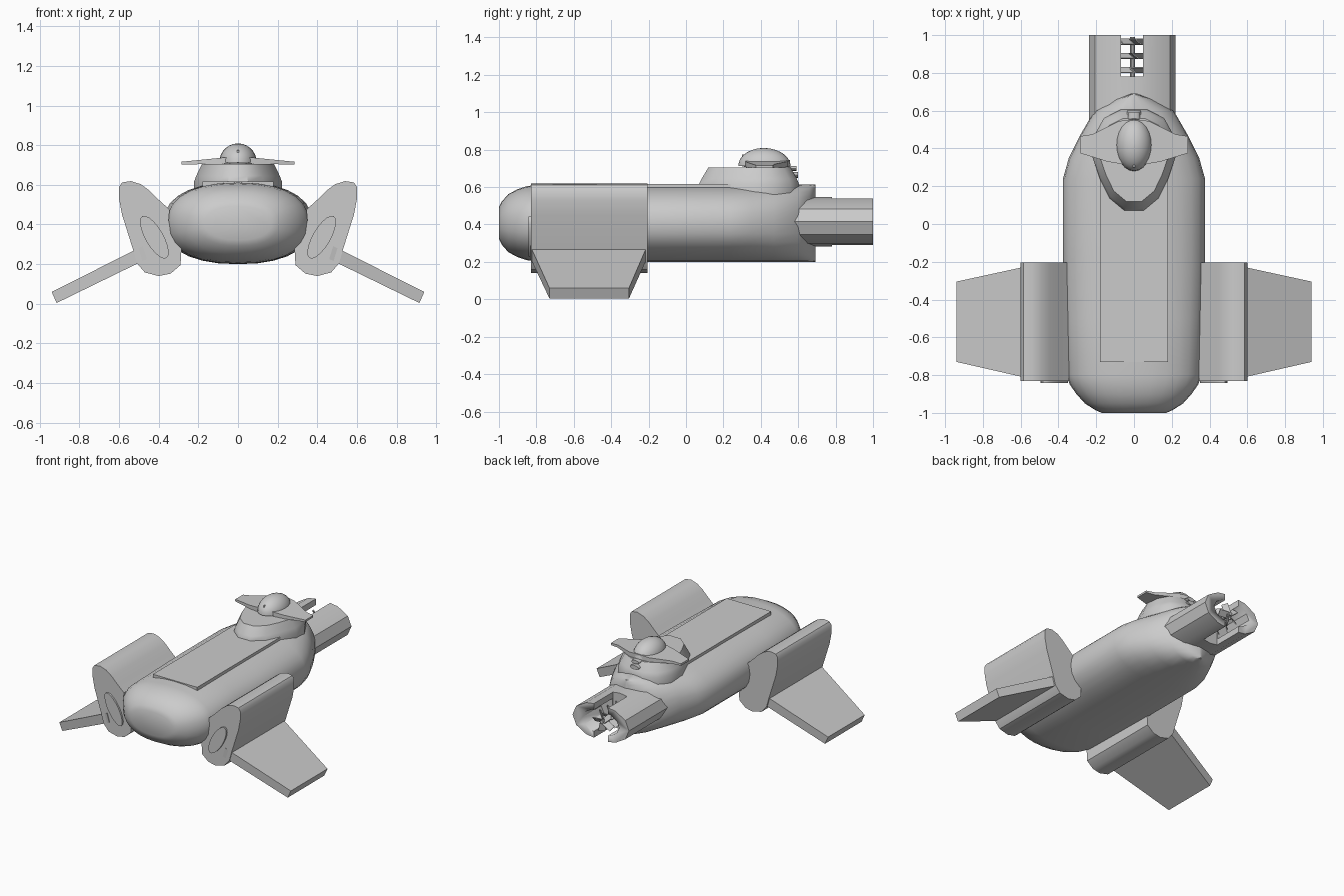
import bpy, bmesh, math
from mathutils import Matrix, Vector

if "Cube" in bpy.data.objects:
    bpy.data.objects.remove(bpy.data.objects["Cube"])


def finish(name, bm, angle=35):
    bmesh.ops.recalc_face_normals(bm, faces=bm.faces)
    me = bpy.data.meshes.new(name)
    bm.to_mesh(me)
    bm.free()
    ob = bpy.data.objects.new(name, me)
    bpy.context.collection.objects.link(ob)
    bpy.context.view_layer.objects.active = ob
    bpy.ops.object.select_all(action='DESELECT')
    ob.select_set(True)
    if angle:
        bpy.ops.object.shade_smooth_by_angle(angle=math.radians(angle))
    return ob


def loft(name, rings, angle=35):
    """Skin a list of closed rings and cap both ends."""
    bm = bmesh.new()
    vs = [[bm.verts.new(p) for p in r] for r in rings]
    n = len(vs[0])
    for a, b in zip(vs, vs[1:]):
        for i in range(n):
            j = (i + 1) % n
            bm.faces.new((a[i], a[j], b[j], b[i]))
    bm.faces.new(vs[0])
    bm.faces.new(vs[-1])
    return finish(name, bm, angle)


def along_y(name, pts, y0, y1, angle=35):
    return loft(name, [[(x, y, z) for x, z in pts] for y in (y0, y1)], angle)


def oval(cx, cz, rx, rz, n, p=2.0, off=0.0):
    out = []
    for i in range(n):
        t = 2 * math.pi * (i + off) / n
        c, s = math.cos(t), math.sin(t)
        out.append((cx + rx * math.copysign(abs(c) ** (2 / p), c),
                    cz + rz * math.copysign(abs(s) ** (2 / p), s)))
    return out


def box(name, x, y, z):
    return along_y(name, [(x[0], z[0]), (x[1], z[0]), (x[1], z[1]), (x[0], z[1])], *y, angle=0)


def mirror(ob):
    m = ob.modifiers.new("mirror", 'MIRROR')
    m.use_clip = False
    return ob


# Hull: oval sections, blunt nose, tail narrowing to an upright stern
stations = [(-1.0, .17, .085), (-.985, .205, .115), (-.95, .26, .155), (-.9, .305, .182),
            (-.85, .34, .198), (-.8, .358, .204), (-.5, .367, .206), (-.2, .376, .207),
            (.24, .376, .207), (.35, .345, .207), (.47, .285, .207), (.6, .21, .207),
            (.66, .11, .207), (.692, .012, .207)]
loft("hull", [[(x, y, z) for x, z in oval(0, .407, rx, rz, 28, 2.3)] for y, rx, rz in stations], 40)

# Deck plate
box("deck_plate", (-.18, .18), (-.73, .36), (.58, .617))

# Turret base: pointed forward, rounded aft, sloping sides
half = [(.05, .075), (.13, .14), (.18, .24), (.222, .36), (.21, .47), (.16, .56), (.07, .605)]
outline = half + [(-x, y) for x, y in reversed(half)]


def shrink(s, z):
    return [(x * s, .35 + (y - .35) * s * (1.02 if y < .35 else 1), z) for x, y in outline]


loft("turret_base", [shrink(1, .56), shrink(1, .615), shrink(.95, .645), shrink(.82, .705)])

# Turret neck and dome
loft("turret_neck", [[(x, y, z) for x, y in oval(0, .42, .07, .10, 20)] for z in (.69, .72)])
dome = []
for k in range(8):
    t = k / 7 * math.pi / 2 * .97
    r = math.cos(t)
    dome.append([(x, y, .712 + .097 * math.sin(t))
                 for x, y in oval(0, .42 - .005 * k / 7, .095 * r, .14 * r, 24)])
loft("turret_dome", dome, 45)
box("dome_ridge", (-.004, .004), (.30, .46), (.71, .775))

# Turret wings
plan = [(0, .31), (.08, .32), (.14, .33), (.285, .375), (.285, .465), (.22, .475), (.08, .545), (0, .555)]
mirror(loft("turret_wing", [[(x, y, .708 - .02 * x) for x, y in plan],
                            [(x, y, .745 - .1 * x) for x, y in plan]], 20))

# Small sight lenses behind the dome
for i, (y, z, r) in enumerate([(.575, .70, .022), (.585, .665, .026)]):
    along_y("sight_%d" % i, oval(0, z, r * 1.4, r * .6, 12), .50, y + .015)

# Side pods, end plates and fins
pod = [(.585, .612), (.60, .59), (.60, .53), (.585, .45), (.53, .275), (.51, .205), (.47, .158),
       (.40, .14), (.34, .152), (.29, .195), (.285, .28), (.335, .35), (.35, .42), (.345, .475),
       (.40, .525), (.445, .57), (.49, .603), (.54, .619)]
mirror(along_y("side_pod", pod, -.83, -.205))
tilt = math.radians(-30)
plate = [(.422 + x * math.cos(tilt) - z * math.sin(tilt), .336 + x * math.sin(tilt) + z * math.cos(tilt))
         for x, z in oval(0, 0, .045, .122, 20)]
mirror(along_y("pod_end_plate", plate, -.843, -.81))


def fin_ring(top, bottom, y0, y1):
    return [(top[0], y0, top[1]), (top[0], y1, top[1]),
            (bottom[0], y1, bottom[1]), (bottom[0], y0, bottom[1])]


mirror(loft("side_fin", [fin_ring((.48, .291), (.46, .226), -.835 + .0, -.205),
                         fin_ring((.94, .06), (.915, .004), -.73, -.305)], 0))

# Tail tube, slotted through top and bottom and hollow at the end
tube = along_y("tail_tube", oval(-.008, .415, .229, .133, 12, 2.1), .42, 1.0, 25)
cutters = [box("slot_cutter", (-.068, .048), (.78, 1.1), (.1, .8)),
           along_y("bore_cutter", oval(-.008, .415, .15, .088, 12), .781, 1.1)]
for c in cutters:
    c.hide_render = True
    c.hide_viewport = True
    b = tube.modifiers.new("cut", 'BOOLEAN')
    b.object = c
    b.operation = 'DIFFERENCE'
    b.solver = 'EXACT'

# Propeller shaft with three rows of pitched blades
along_y("propeller_shaft", oval(-.008, .415, .013, .013, 10), .74, .99)
bm = bmesh.new()
for row, y in enumerate((.815, .89, .965)):
    for k in range(5):
        m = (Matrix.Translation((-.008, y, .415))
             @ Matrix.Rotation(2 * math.pi * k / 5 + row * .2, 4, 'Y')
             @ Matrix.Translation((0, 0, .042)) @ Matrix.Rotation(.9, 4, 'Z')
             @ Matrix.Diagonal((.006, .045, .075, 1)))
        bmesh.ops.create_cube(bm, size=1, matrix=m)
finish("propeller_blades", bm, 0)
